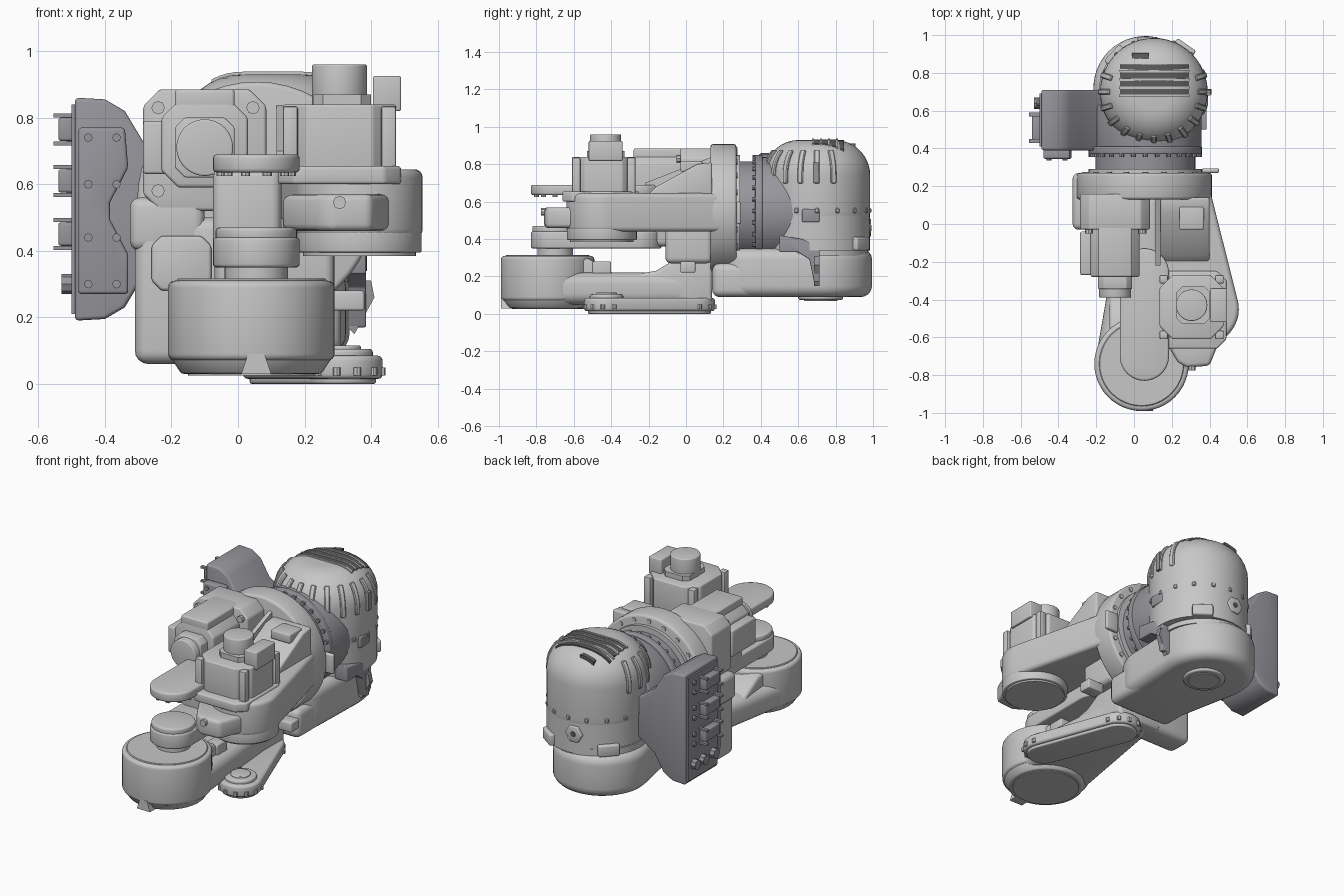
import bpy, bmesh
from math import sin, cos, pi, radians, atan2, acos, hypot, sqrt
from mathutils import Matrix

if "Cube" in bpy.data.objects:
    bpy.data.objects.remove(bpy.data.objects["Cube"])


def material(name, rgb):
    m = bpy.data.materials.new(name)
    m.use_nodes = True
    m.diffuse_color = (*rgb, 1)
    m.node_tree.nodes["Principled BSDF"].inputs["Base Color"].default_value = (*rgb, 1)
    return m


LIGHT = material("light grey", (0.57, 0.57, 0.57))
PURPLE = material("purple grey", (0.31, 0.305, 0.335))
DARK = material("dark grey", (0.11, 0.11, 0.11))


def finish(name, bm, mat, bevel=0.0, segs=3):
    bmesh.ops.recalc_face_normals(bm, faces=bm.faces)
    if bevel:
        sharp = [e for e in bm.edges if e.calc_face_angle(0) > radians(32)]
        bmesh.ops.bevel(bm, geom=sharp, offset=bevel, segments=segs, profile=0.5,
                        affect='EDGES', clamp_overlap=True)
    me = bpy.data.meshes.new(name)
    bm.to_mesh(me)
    bm.free()
    me.materials.append(mat)
    ob = bpy.data.objects.new(name, me)
    bpy.context.collection.objects.link(ob)
    bpy.ops.object.select_all(action='DESELECT')
    ob.select_set(True)
    bpy.context.view_layer.objects.active = ob
    bpy.ops.object.shade_smooth_by_angle(angle=radians(35))
    return ob


def prism(name, pts, axis, a, b, mat=LIGHT, bevel=0.0, segs=3, taper=1.0):
    """Outline extruded from a to b along an axis; taper scales the a end."""
    put = {'x': lambda u, v, t: (t, u, v), 'y': lambda u, v, t: (u, t, v),
           'z': lambda u, v, t: (u, v, t)}[axis]
    cu = sum(p[0] for p in pts) / len(pts)
    cv = sum(p[1] for p in pts) / len(pts)
    bm = bmesh.new()
    lo = [bm.verts.new(put(cu + (u - cu) * taper, cv + (v - cv) * taper, a)) for u, v in pts]
    hi = [bm.verts.new(put(u, v, b)) for u, v in pts]
    bm.faces.new(lo)
    bm.faces.new(hi)
    for i in range(len(pts)):
        j = (i + 1) % len(pts)
        bm.faces.new((lo[i], lo[j], hi[j], hi[i]))
    return finish(name, bm, mat, bevel, segs)


def ring(c, r, n=48):
    return [(c[0] + r * cos(2 * pi * i / n), c[1] + r * sin(2 * pi * i / n)) for i in range(n)]


def capsule(c1, r1, c2, r2, n=24):
    """Outline of the hull around two circles."""
    dx, dy = c2[0] - c1[0], c2[1] - c1[1]
    base, t = atan2(dy, dx), acos((r1 - r2) / hypot(dx, dy))
    def arc(c, r, s, e):
        return [(c[0] + r * cos(s + (e - s) * i / n), c[1] + r * sin(s + (e - s) * i / n))
                for i in range(n + 1)]
    return arc(c1, r1, base + t, base + 2 * pi - t) + arc(c2, r2, base - t, base + t)


def cyl(name, c, r, axis, a, b, mat=LIGHT, bevel=0.0, segs=3, taper=1.0):
    return prism(name, ring(c, r), axis, a, b, mat, bevel, segs, taper)


def box(name, x, y, z, mat=LIGHT, bevel=0.0, segs=3):
    return prism(name, [(x[0], y[0]), (x[1], y[0]), (x[1], y[1]), (x[0], y[1])],
                 'z', z[0], z[1], mat, bevel, segs)


def chamfered(x, y, c):
    return [(x[0] + c, y[0]), (x[1] - c, y[0]), (x[1], y[0] + c), (x[1], y[1] - c),
            (x[1] - c, y[1]), (x[0] + c, y[1]), (x[0], y[1] - c), (x[0], y[0] + c)]


def bolts(name, pts, r, axis, a, b, mat=LIGHT):
    for i, p in enumerate(pts):
        prism(f"{name}_{i}", ring(p, r, 8), axis, a, b, mat)


# Rear housing: dome, lower base and the link running under the collar
DOME, DOME_R, ROUND, TOP = (0.105, 0.70), 0.285, 0.19, 0.93
cyl("rear_dome", DOME, DOME_R, 'z', 0.36, TOP, LIGHT, ROUND, 9)
cyl("dome_skirt", DOME, DOME_R - 0.002, 'z', 0.34, 0.62)
cyl("dome_seam", (0.08, 0.71), 0.265, 'z', 0.31, 0.38)
prism("rear_link", capsule((0.06, 0.72), 0.275, (0.09, 0.37), 0.235), 'z', 0.09, 0.35, LIGHT, 0.06, 5)
box("link_foot", (-0.12, 0.31), (0.14, 0.42), (0.09, 0.27), LIGHT, 0.04, 4)
cyl("base_port_rim", (0.08, 0.72), 0.12, 'z', 0.075, 0.11, LIGHT, 0.01)
cyl("base_port", (0.08, 0.72), 0.09, 'z', 0.07, 0.08)


def dome_z(x, y):
    rho = max(hypot(x - DOME[0], y - DOME[1]) - (DOME_R - ROUND), 0)
    return TOP - ROUND + sqrt(ROUND ** 2 - rho ** 2)


# Louvres over the crown: dark slots, each behind a raised lip
def crown_strip(name, x0, x1, y, half, lift, mat):
    xs = [x0 + (x1 - x0) * i / 16 for i in range(17)]
    pts = [(x, dome_z(x, y) + lift) for x in xs] + [(x, dome_z(x, y) - 0.02) for x in reversed(xs)]
    prism(name, pts, 'y', y - half, y + half, mat)


for i in range(4):
    y = 0.70 + i * 0.043
    crown_strip(f"dome_vent_{i}", -0.075, 0.29, y, 0.015, 0.003, DARK)
    crown_strip(f"vent_lip_{i}", -0.08, 0.295, y - 0.021, 0.006, 0.008, LIGHT)
crown_strip("dome_plate", -0.01, 0.08, 0.883, 0.022, 0.004, DARK)

# Raised ribs running down the dome shoulder, and small studs below
arc = [radians(44 - i * 44 / 8) for i in range(9)]
outer = [(0.095 + 0.2 * cos(t), 0.74 + 0.2 * sin(t)) for t in arc] + [(0.295, 0.70)]
inner = [(0.095 + 0.17 * cos(t), 0.74 + 0.17 * sin(t)) for t in arc] + [(0.265, 0.69)]


def around_dome(ob, degrees):
    ob.matrix_world = Matrix.Translation((*DOME, 0)) @ Matrix.Rotation(radians(degrees), 4, 'Z')


for i in range(13):
    around_dome(prism(f"dome_rib_{i}", outer + inner[::-1], 'y', -0.015, 0.015, LIGHT, 0.005, 1), i * 18 - 198)
for i in range(16):
    around_dome(box(f"dome_stud_{i}", (0.27, 0.291), (-.011, .011), (0.54, 0.565), LIGHT, 0.004, 1), i * 22.5)
for side, turn in (("right", 55), ("left", 137)):
    around_dome(box(f"latch_{side}", (0.25, 0.305), (-0.06, 0.06), (0.34, 0.41), LIGHT, 0.01), turn)
prism("rear_hex_plate", ring((0.07, 0.46), 0.055, 6), 'y', 0.95, 0.99, LIGHT, 0.006)
cyl("rear_hex_hole", (0.07, 0.46), 0.016, 'y', 0.98, 0.993, DARK)

# Collar and swivel flange on the fore-aft axis
HUB = (0.06, 0.55)
cyl("collar_neck", HUB, 0.265, 'y', 0.26, 0.40, PURPLE)
cyl("collar_ring", HUB, 0.30, 'y', 0.37, 0.41, PURPLE, 0.006)
cyl("collar_body", (0.07, 0.55), 0.288, 'y', 0.40, 0.63, PURPLE, 0.01)
prism("collar_spur", [(0.50, 0.33), (0.60, 0.33), (0.66, 0.29), (0.685, 0.17), (0.715, 0.17),
                      (0.715, 0.36), (0.62, 0.40), (0.50, 0.42)], 'x', 0.29, 0.385, PURPLE, 0.006)
prism("spur_tip", [(0.33, 0.17), (0.35, 0.15), (0.41, 0.26), (0.40, 0.31), (0.33, 0.31)], 'y', 0.685, 0.715, PURPLE)
box("collar_tongue", (0.30, 0.392), (0.62, 0.715), (0.49, 0.56), PURPLE, 0.008)
box("collar_tab", (0.34, 0.405), (0.68, 0.71), (0.70, 0.81), PURPLE)
bolts("collar_bolt", ring(HUB, 0.288, 28), 0.012, 'y', 0.355, 0.375, PURPLE)
cyl("swivel_flange", (0.055, 0.55), 0.358, 'y', 0.13, 0.27, LIGHT, 0.015)
cyl("flange_step", HUB, 0.30, 'y', 0.26, 0.29)
bolts("flange_bolt", ring(HUB, 0.325, 20), 0.014, 'y', 0.265, 0.276)
box("flange_tab", (0.36, 0.45), (0.27, 0.295), (0.48, 0.60), LIGHT, 0.01)
box("flange_side", (-0.325, -0.1), (-0.03, 0.27), (0.40, 0.56), LIGHT, 0.03)

# Connector box on the side
half = [(-0.13, 0.62), (-0.28, 0.72), (-0.34, 0.82), (-0.40, 0.855), (-0.49, 0.86)]
outline = half + [(x, 1.05 - z) for x, z in reversed(half)]
prism("connector_box", outline, 'y', 0.39, 0.71, PURPLE, 0.012)
plate = [(-0.48, 0.52), (-0.48, 0.77), (-0.34, 0.77), (-0.33, 0.65), (-0.385, 0.545), (-0.385, 0.495),
         (-0.33, 0.39), (-0.33, 0.27), (-0.48, 0.27)]
prism("connector_front_plate", plate, 'y', 0.345, 0.395, PURPLE, 0.01)
bolts("plate_bolt", [(x, z) for z in (0.30, 0.44, 0.60, 0.74) for x in (-0.45, -0.365)],
      0.013, 'y', 0.335, 0.35, PURPLE)
box("connector_panel", (-0.50, -0.485), (0.41, 0.69), (0.21, 0.84), PURPLE)
for i, z in enumerate((0.45, 0.61, 0.765)):
    box(f"socket_{i}", (-0.54, -0.49), (0.44, 0.58), (z - .035, z + .035), PURPLE, 0.008)
    for s in (-1, 1):
        for y in (0.43, 0.57):
            box(f"socket_clip_{i}_{s}_{y}", (-0.555, -0.49), (y, y + .02),
                (z + s * .042 - .006, z + s * .042 + .006), PURPLE)
    bolts(f"panel_bolt_{i}", [(0.64, z + .03), (0.64, z - .03)], 0.014, 'x', -0.515, -0.495, PURPLE)
bolts("round_socket", [(0.46, 0.30), (0.56, 0.30), (0.64, 0.30)], 0.03, 'x', -0.53, -0.49, PURPLE)

# Upper arm with its gusset and front boss
ELBOW = (0.365, -0.45)
prism("upper_arm", capsule(ELBOW, 0.19, (0.26, 0.13), 0.15), 'z', 0.44, 0.645, LIGHT, 0.025, 4)
cyl("elbow_disc", ELBOW, 0.187, 'z', 0.395, 0.47, LIGHT, 0.006)
cyl("elbow_cover", ELBOW, 0.17, 'z', 0.385, 0.40)
prism("arm_gusset", [(-0.22, 0.62), (-0.16, 0.68), (0.06, 0.80), (0.14, 0.81), (0.14, 0.62)],
      'x', 0.14, 0.40, LIGHT, 0.012)
box("gusset_pad", (0.24, 0.37), (-0.03, 0.09), (0.76, 0.815), LIGHT, 0.008)
prism("arm_rib", [(-0.22, 0.60), (-0.22, 0.70), (0.14, 0.84), (0.14, 0.60)], 'x', 0.115, 0.14)
prism("elbow_boss", [(0.13, -0.56), (0.23, -0.73), (0.28, -0.76), (0.40, -0.75), (0.46, -0.60)],
      'z', 0.46, 0.57, LIGHT, 0.02)
bolts("boss_bolt", [(0.305, 0.545)], 0.02, 'y', -0.775, -0.74)

# Elbow motor, upright
prism("elbow_motor_foot", chamfered((0.12, 0.49), (-0.66, -0.25), 0.05), 'z', 0.60, 0.655, LIGHT, 0.01)
prism("elbow_motor", chamfered((0.135, 0.475), (-0.61, -0.27), 0.07), 'z', 0.60, 0.84, LIGHT, 0.008)
for i, x in enumerate((0.135, 0.43)):
    for j, y in enumerate((-0.61, -0.315)):
        box(f"elbow_motor_post_{i}{j}", (x, x + .045), (y, y + .045), (0.60, 0.835), LIGHT, 0.008, 2)
cyl("elbow_motor_cap", (0.305, -0.43), 0.083, 'z', 0.83, 0.96, LIGHT, 0.006)
prism("elbow_cap_base", chamfered((0.225, 0.40), (-0.53, -0.33), 0.03), 'z', 0.83, 0.87)
box("elbow_motor_plug", (0.405, 0.49), (-0.52, -0.34), (0.82, 0.925), LIGHT, 0.006)

# Shoulder motor, pointing forward
prism("shoulder_motor_mount", chamfered((-0.285, 0.085), (0.52, 0.885), 0.05), 'y', -0.03, 0.16, LIGHT, 0.01)
prism("shoulder_motor_flange", chamfered((-0.265, 0.065), (0.54, 0.865), 0.06), 'y', -0.03, 0.06, LIGHT, 0.01)
prism("shoulder_motor", chamfered((-0.23, 0.03), (0.59, 0.85), 0.05), 'y', -0.28, 0, LIGHT, 0.01)
bolts("shoulder_motor_bolt", [(x, z) for x in (-0.24, 0.045) for z in (0.58, 0.83)], 0.02, 'y', -0.05, 0)
cyl("shoulder_motor_cap", (-0.10, 0.71), 0.085, 'y', -0.39, -0.26, LIGHT, 0.006)
prism("shoulder_cap_base", chamfered((-0.19, -0.01), (0.62, 0.80), 0.03), 'y', -0.345, -0.26, LIGHT, 0.006)
box("shoulder_motor_plug", (-0.285, -0.20), (-0.27, -0.04), (0.63, 0.79), LIGHT, 0.01)
box("shoulder_motor_lid", (-0.19, -0.01), (-0.28, 0.04), (0.82, 0.885), LIGHT, 0.01)

# Fork: upper plate, lower plate with its boss and the web joining them
TIP, ROOT = (0.055, -0.70), (0.055, -0.26)
prism("fork_plate", capsule(TIP, 0.13, ROOT, 0.13), 'z', 0.635, 0.69, LIGHT, 0.012)
bolts("fork_under_bolt", ring(TIP, 0.105, 10), 0.014, 'z', 0.625, 0.64)
box("fork_web", (-0.075, 0.13), (-0.45, 0.14), (0.36, 0.65), LIGHT, 0.03)
prism("fork_lower_plate", capsule(TIP, 0.13, ROOT, 0.13), 'z', 0.35, 0.44, LIGHT, 0.01)
cyl("wrist_boss_top", TIP, 0.122, 'z', 0.43, 0.47, LIGHT, 0.01)
cyl("wrist_pin", TIP, 0.095, 'z', 0.30, 0.36)

# Lower arm: front drum, tapered beam and rear block
DRUM = (0.04, -0.74)
cyl("front_drum", DRUM, 0.25, 'z', 0.07, 0.31, LIGHT, 0.02, 4)
cyl("drum_bottom", DRUM, 0.25, 'z', 0.03, 0.09, LIGHT, 0.008, 2, 0.84)
cyl("drum_cover", DRUM, 0.19, 'z', 0.025, 0.035)
cyl("drum_top_ring", DRUM, 0.225, 'z', 0.305, 0.316, LIGHT, 0.004, 1)
prism("drum_lug", [(0.01, 0.03), (0.10, 0.03), (0.08, 0.09), (0.03, 0.09)], 'y', -0.99, -0.90)
prism("lower_beam", capsule((0.04, -0.72), 0.24, (0.07, -0.02), 0.15), 'z', 0.05, 0.22, LIGHT, 0.06, 5)
prism("beam_shoulder", [(-0.70, 0.15), (-0.70, 0.30), (-0.52, 0.295), (-0.40, 0.225), (-0.30, 0.15)],
      'x', -0.13, 0.20, LIGHT, 0.02)
box("beam_lug", (0.13, 0.21), (-0.50, -0.40), (0.18, 0.28), LIGHT, 0.008)
prism("rear_block_ramp", [(-0.35, 0.10), (-0.28, 0.21), (-0.16, 0.23), (-0.06, 0.29), (0.14, 0.30), (0.14, 0.06)],
      'x', -0.08, 0.22, LIGHT, 0.02)
box("rear_block", (-0.07, 0.29), (-0.11, 0.14), (0.27, 0.50), LIGHT, 0.03, 4)
box("rear_block_lower", (-0.31, 0.22), (-0.03, 0.14), (0.06, 0.50), LIGHT, 0.04, 4)
prism("block_cap", chamfered((-0.26, -0.08), (0.28, 0.445), 0.03), 'y', -0.05, 0.0, LIGHT, 0.01)
box("block_lug", (0.27, 0.38), (-0.03, 0.05), (0.22, 0.28), LIGHT, 0.008)

# Lower transmission cover along the underside
A, B = (0.315, -0.425), (0.14, 0.03)
prism("belt_cover", capsule(A, 0.12, B, 0.125), 'z', 0.015, 0.085, LIGHT, 0.015)
prism("belt_cover_base", capsule(A, 0.10, B, 0.105), 'z', 0.0, 0.03, LIGHT, 0.008)
cyl("belt_hub", A, 0.09, 'z', 0.07, 0.105, LIGHT, 0.01)
cyl("belt_hub_cap", A, 0.055, 'z', 0.10, 0.115, LIGHT, 0.005)
bolts("belt_bolt", capsule(A, 0.118, B, 0.123, 6), 0.012, 'z', 0.025, 0.05)
